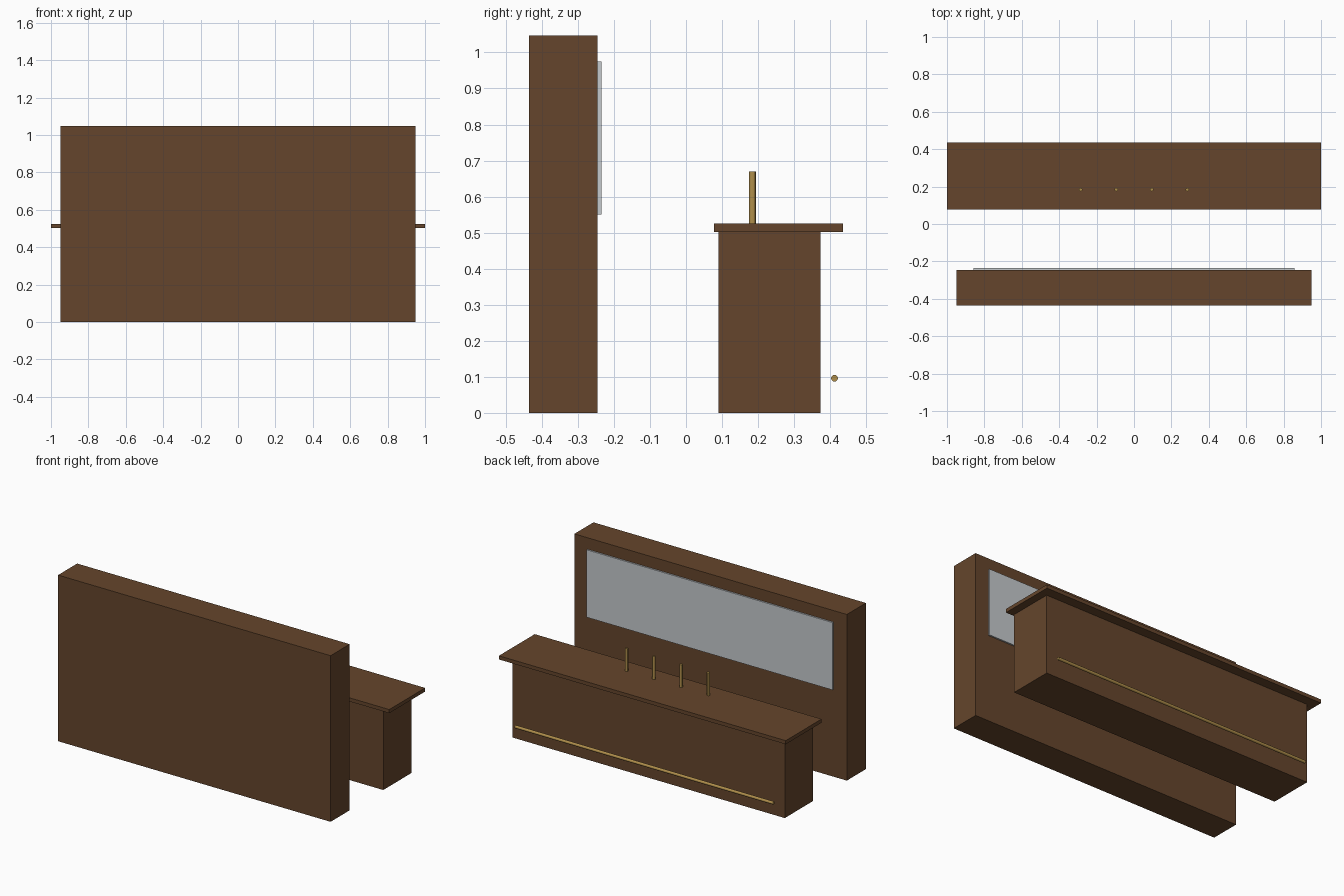
import bpy
from math import pi

if "Cube" in bpy.data.objects:
    bpy.data.objects.remove(bpy.data.objects["Cube"], do_unlink=True)


def material(name, rgb):
    mat = bpy.data.materials.new(name)
    mat.use_nodes = True
    colour = (*rgb, 1)
    mat.diffuse_color = colour
    mat.node_tree.nodes["Principled BSDF"].inputs["Base Color"].default_value = colour
    return mat


wood = material("dark wood", (0.13, 0.06, 0.025))
brass = material("brass", (0.43, 0.27, 0.07))
glass = material("mirror grey", (0.56, 0.59, 0.61))


def box(name, half_width, y, z, mat):
    """Box centred on x = 0, spanning the given y and z ranges."""
    bpy.ops.mesh.primitive_cube_add(size=1, location=(0, sum(y) / 2, sum(z) / 2))
    obj = bpy.context.object
    obj.name = name
    obj.scale = (2 * half_width, y[1] - y[0], z[1] - z[0])
    bpy.ops.object.transform_apply(location=False, rotation=False, scale=True)
    obj.data.materials.append(mat)


def rod(name, radius, length, location, rotation=(0, 0, 0)):
    bpy.ops.mesh.primitive_cylinder_add(vertices=12, radius=radius, depth=length,
                                        location=location, rotation=rotation)
    obj = bpy.context.object
    obj.name = name
    obj.data.materials.append(brass)
    bpy.ops.object.shade_smooth_by_angle()


# Tall back wall with its mirror
box("back_wall", 0.95, (-0.435, -0.245), (0, 1.047), wood)
box("mirror", 0.857, (-0.245, -0.235), (0.55, 0.975), glass)

# Serving counter
box("counter_body", 0.95, (0.09, 0.373), (0, 0.502), wood)
box("counter_top", 1.0, (0.078, 0.435), (0.502, 0.525), wood)

# Foot rail and row of taps
rod("foot_rail", 0.0095, 1.8, (0, 0.412, 0.096), (0, pi / 2, 0))
for i in range(4):
    rod(f"tap_{i + 1}", 0.0095, 0.145, ((i - 1.5) * 0.19, 0.184, 0.597))
